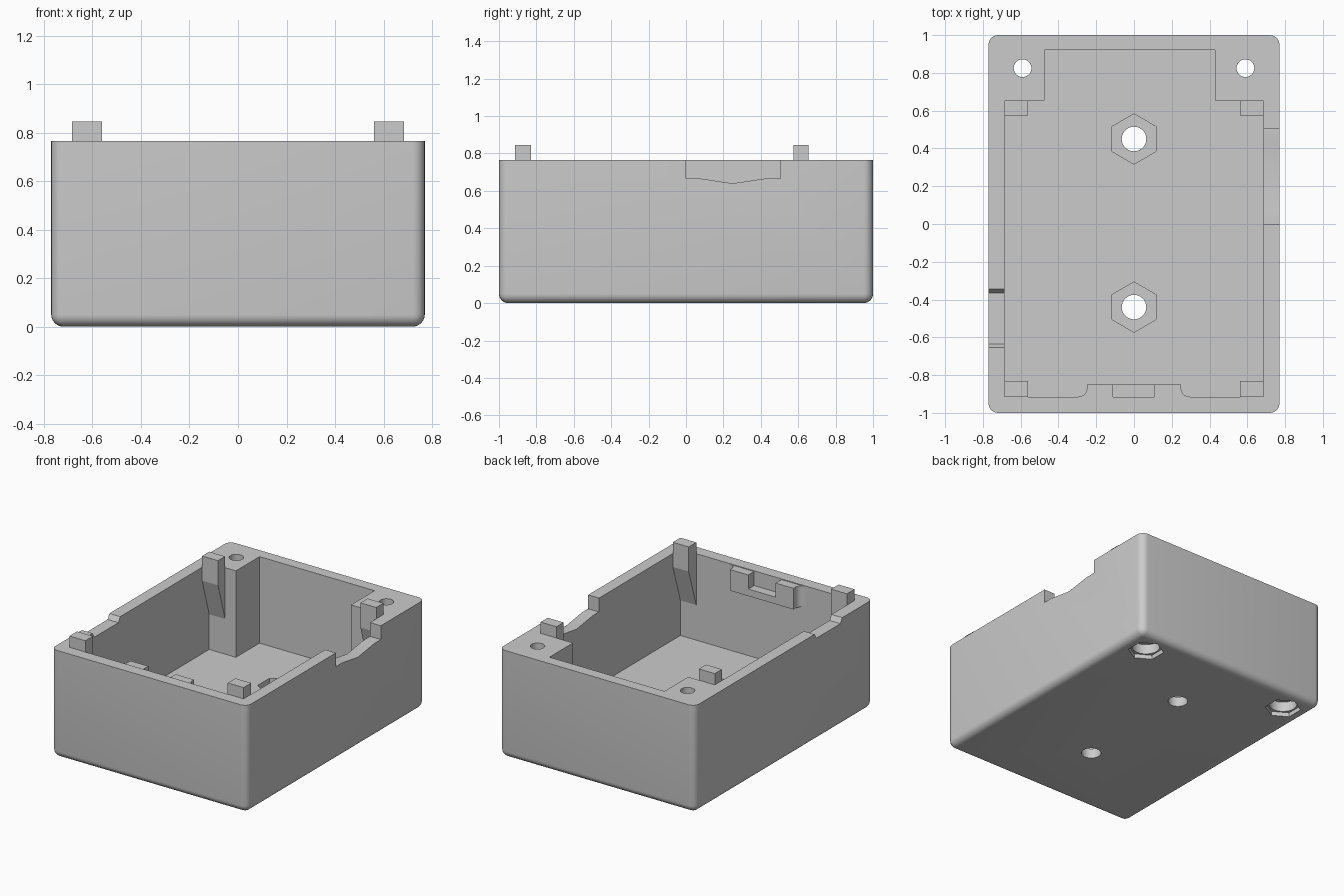
import bpy, bmesh
from math import sin, cos, tau
from mathutils import Vector

cube = bpy.data.objects.get("Cube")
if cube:
    bpy.data.objects.remove(cube, do_unlink=True)

grey = bpy.data.materials.new("plain grey")
grey.use_nodes = True
GREY = (0.6, 0.6, 0.6, 1)
grey.diffuse_color = GREY
for node in grey.node_tree.nodes:
    if node.type == 'BSDF_PRINCIPLED':
        node.inputs["Base Color"].default_value = GREY

HALF_X, RIM, FLOOR = 0.77, 0.765, 0.15
WALL_X, WALL_F, WALL_B = 0.685, -0.915, 0.655


def make(name, bm):
    mesh = bpy.data.meshes.new(name)
    bmesh.ops.recalc_face_normals(bm, faces=bm.faces)
    bm.to_mesh(mesh)
    bm.free()
    mesh.materials.append(grey)
    obj = bpy.data.objects.new(name, mesh)
    bpy.context.collection.objects.link(obj)
    return obj


def prism(name, pts, lo, hi, axis='z'):
    """Extrude an outline: (x, y) along z, or (y, z) along x."""
    bm = bmesh.new()
    place = (lambda a, b: (a, b, lo)) if axis == 'z' else (lambda a, b: (lo, a, b))
    face = bm.faces.new([bm.verts.new(place(a, b)) for a, b in pts])
    new = bmesh.ops.extrude_face_region(bm, geom=[face])["geom"]
    shift = Vector((0, 0, hi - lo) if axis == 'z' else (hi - lo, 0, 0))
    bmesh.ops.translate(bm, vec=shift, verts=[v for v in new if isinstance(v, bmesh.types.BMVert)])
    return make(name, bm)


def ring(x, y, r, n):
    return [(x + r * sin(tau * i / n), y + r * cos(tau * i / n)) for i in range(n)]


def select(obj):
    bpy.ops.object.select_all(action='DESELECT')
    obj.select_set(True)
    bpy.context.view_layer.objects.active = obj


def cut(obj, cutter):
    mod = obj.modifiers.new("cut", 'BOOLEAN')
    mod.operation, mod.solver, mod.object = 'DIFFERENCE', 'EXACT', cutter
    select(obj)
    bpy.ops.object.modifier_apply(modifier=mod.name)
    bpy.data.objects.remove(cutter, do_unlink=True)


def smooth(obj):
    select(obj)
    bpy.ops.object.shade_smooth_by_angle(angle=0.55)


# Case: rounded on the upright and bottom edges, flat at the rim
bm = bmesh.new()
bmesh.ops.create_cube(bm, size=1)
for v in bm.verts:
    v.co = (v.co.x * 2 * HALF_X, v.co.y * 2, (v.co.z + 0.5) * RIM)
edges = [e for e in bm.edges if min(v.co.z for v in e.verts) < 0.1]
bmesh.ops.bevel(bm, geom=edges, offset=0.05, segments=6, profile=0.5, affect='EDGES')
case = make("case", bm)

# Main cavity, leaving solid blocks in the back corners
cut(case, prism("cavity", [
    (-WALL_X, WALL_F), (WALL_X, WALL_F), (WALL_X, WALL_B), (0.43, WALL_B),
    (0.43, 0.92), (-0.475, 0.92), (-0.475, WALL_B), (-WALL_X, WALL_B)], FLOOR, 1))

# Floor holes with hexagonal pockets inside
for y in (0.45, -0.44):
    cut(case, prism("floor_pocket", ring(0, y, 0.133, 6), 0.07, 0.3))
    cut(case, prism("floor_hole", ring(0, y, 0.065, 32), -0.1, 0.3))

# Corner screw holes with nut recesses underneath
for x in (-0.59, 0.59):
    cut(case, prism("nut_recess", ring(x, 0.825, 0.118, 6), -0.1, 0.03))
    cut(case, prism("head_recess", ring(x, 0.825, 0.092, 32), -0.1, 0.1))
    cut(case, prism("screw_hole", ring(x, 0.825, 0.047, 32), -0.1, 1))

# Cable notches in the two side walls
cut(case, prism("wide_notch", [
    (0, 0.9), (0, 0.667), (0.07, 0.667), (0.25, 0.64), (0.43, 0.667),
    (0.505, 0.667), (0.505, 0.9)], 0.65, 0.9, 'x'))
cut(case, prism("shallow_notch", [
    (-0.655, 0.9), (-0.655, RIM), (-0.635, 0.73), (-0.365, 0.73),
    (-0.345, RIM), (-0.345, 0.9)], -0.9, -0.65, 'x'))
smooth(case)

# Latch block inside the front wall, with a flared outline and a slot
flare = [(0.25 + 0.05 * (1 - sin(t * tau / 24)), WALL_F + 0.04 * (1 - cos(t * tau / 24)))
         for t in range(7)]
side = flare + [(0.25, -0.85)]
outline = side + [(-x, y) for x, y in reversed(side)]
latch = prism("latch_block", outline, 0.61, RIM - 0.005)
slot = [(-0.11, -0.95), (0.105, -0.95), (0.105, -0.8), (-0.11, -0.8)]
cut(latch, prism("latch_slot", slot, 0.66, 0.9))
smooth(latch)

# Four corner pegs rising above the rim, tapering down into the wall
for end, wall, tip in (("front", WALL_F, -0.83), ("back", WALL_B, 0.575)):
    profile = [(wall, 0.845), (tip, 0.845), (tip, 0.67), (wall, 0.4)]
    for hand, lo in (("left", 0.56), ("right", -WALL_X)):
        prism(f"{end}_{hand}_peg", profile, lo, lo + 0.125, 'x')
